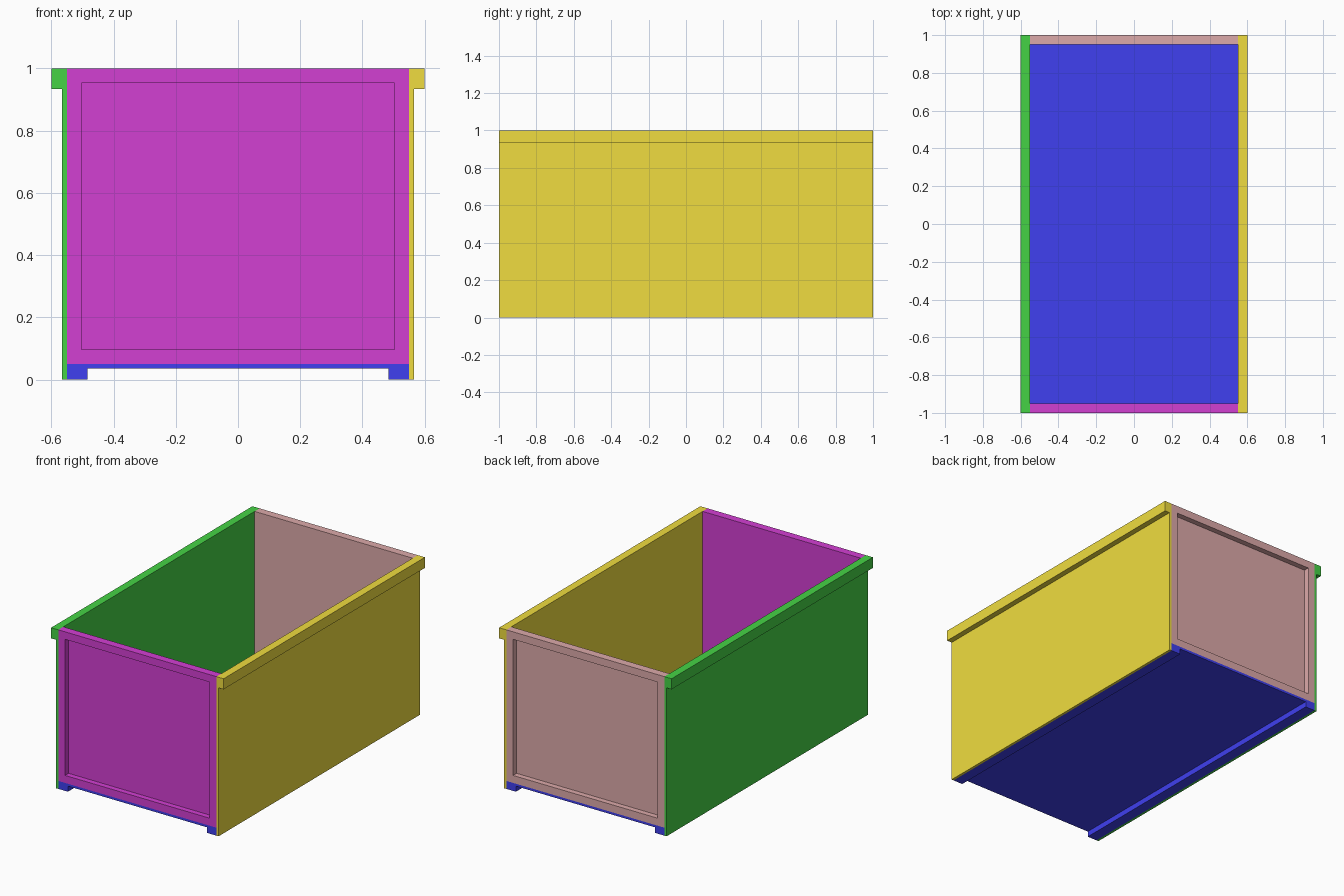
import bpy, bmesh

if "Cube" in bpy.data.objects:
    bpy.data.objects.remove(bpy.data.objects["Cube"])

W, L, H = 0.55, 1.0, 1.0   # inner half width, half length, height
T, S = 0.05, 0.015         # full panel thickness, thin sheet thickness
B = 0.0667                 # border width of rims and runners


def make_object(name, bm, color):
    bmesh.ops.recalc_face_normals(bm, faces=bm.faces[:])
    mesh = bpy.data.meshes.new(name)
    bm.to_mesh(mesh)
    bm.free()
    mat = bpy.data.materials.new(name + "_paint")
    mat.diffuse_color = (*color, 1)
    mat.use_nodes = True
    mat.node_tree.nodes["Principled BSDF"].inputs["Base Color"].default_value = mat.diffuse_color
    mesh.materials.append(mat)
    obj = bpy.data.objects.new(name, mesh)
    bpy.context.collection.objects.link(obj)
    return obj


def extrude_profile(name, profile, color):
    """Sweep an x-z profile along the full length of the box."""
    bm = bmesh.new()
    face = bm.faces.new([bm.verts.new((x, -L, z)) for x, z in profile])
    ext = bmesh.ops.extrude_face_region(bm, geom=[face])["geom"]
    bmesh.ops.translate(bm, vec=(0, 2 * L, 0),
                        verts=[v for v in ext if isinstance(v, bmesh.types.BMVert)])
    return make_object(name, bm, color)


def end_panel(name, side, color):
    """End board with a recessed centre on its outer face."""
    bm = bmesh.new()
    bmesh.ops.create_cube(bm, size=1)
    for v in bm.verts:
        v.co = (v.co.x * 2 * W, v.co.y * T + side * (L - T / 2),
                T + (v.co.z + 0.5) * (H - T))
    bm.normal_update()
    outer = next(f for f in bm.faces if f.normal.y * side > 0.9)
    bmesh.ops.inset_region(bm, faces=[outer], thickness=B)
    # sink the inset face, leaving straight reveal walls
    bmesh.ops.inset_region(bm, faces=[outer], thickness=0, depth=-(T - S))
    return make_object(name, bm, color)


# floor with a runner along each long edge
extrude_profile("floor", [(-W, 0), (-W, T), (W, T), (W, 0), (W - B, 0),
                          (W - B, T - S), (B - W, T - S), (B - W, 0)],
                (0.05, 0.05, 0.87))

# thin side walls with a thick lip along the top
for name, s, color in (("right_wall", 1, (0.87, 0.72, 0.05)),
                       ("left_wall", -1, (0.06, 0.65, 0.06))):
    wall = [(W, 0), (W + S, 0), (W + S, H - B), (W + T, H - B), (W + T, H), (W, H)]
    extrude_profile(name, [(s * x, z) for x, z in wall], color)

# recessed end walls
end_panel("front_wall", -1, (0.65, 0.05, 0.65))
end_panel("back_wall", 1, (0.72, 0.40, 0.40))
